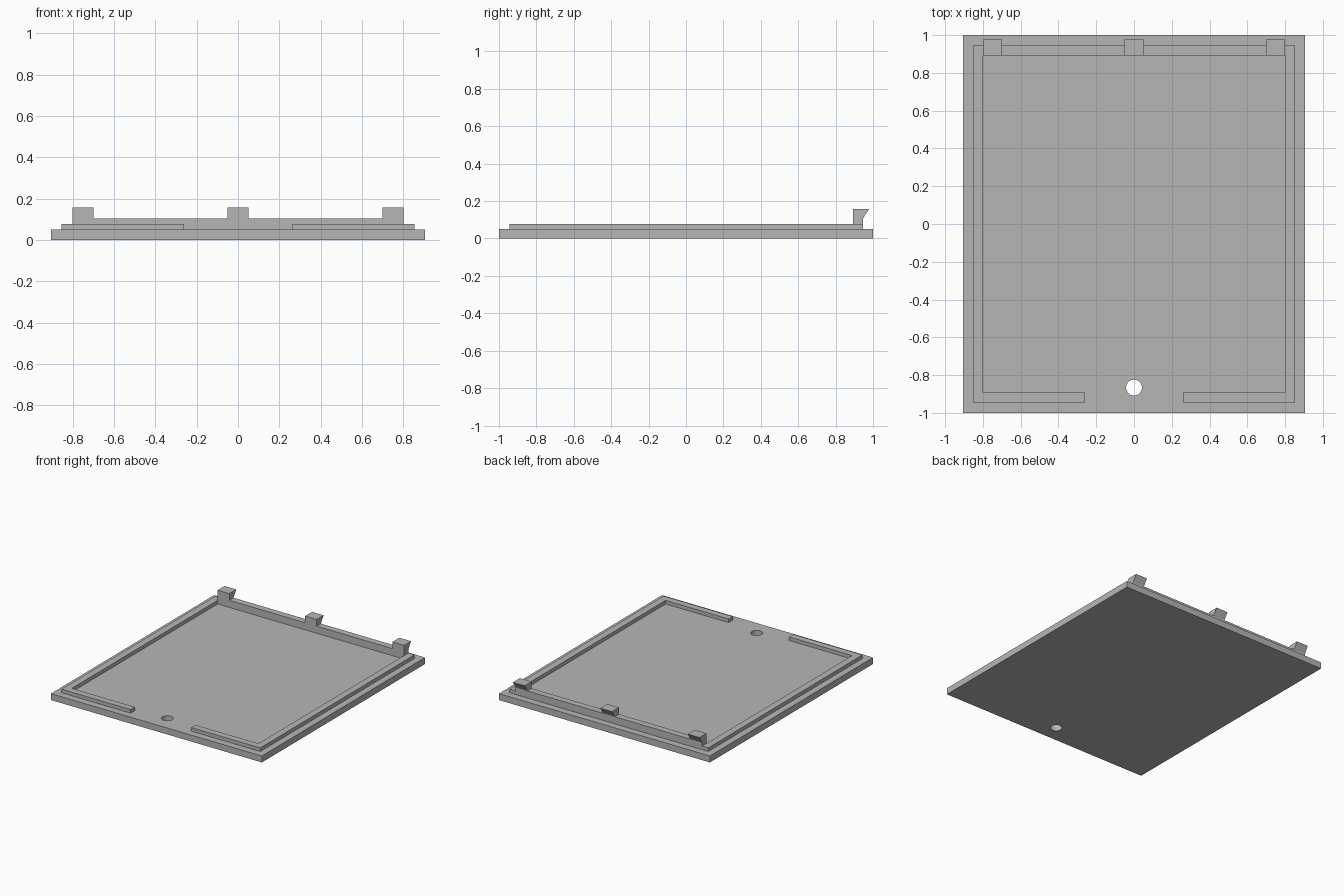
import bpy
import bmesh
import math

if "Cube" in bpy.data.objects:
    bpy.data.objects.remove(bpy.data.objects["Cube"], do_unlink=True)

grey = bpy.data.materials.new("light_grey_plastic")
grey.use_nodes = True
colour = (0.47, 0.47, 0.47, 1)
grey.diffuse_color = colour
grey.node_tree.nodes["Principled BSDF"].inputs["Base Color"].default_value = colour

PLATE_X, PLATE_Y, PLATE_TOP = 0.905, 1.0, 0.05
OUT_X, OUT_Y = 0.853, 0.945
IN_X, IN_Y = 0.80, 0.893
LIP_TOP, WALL_TOP, CLIP_TOP = 0.078, 0.105, 0.157


def prism(name, outline, offset):
    """Extrude a closed 3D outline along an offset vector."""
    bm = bmesh.new()
    face = bm.faces.new([bm.verts.new(p) for p in outline])
    moved = bmesh.ops.extrude_face_region(bm, geom=[face])["geom"]
    verts = [g for g in moved if isinstance(g, bmesh.types.BMVert)]
    bmesh.ops.translate(bm, verts=verts, vec=offset)
    bmesh.ops.recalc_face_normals(bm, faces=bm.faces)
    mesh = bpy.data.meshes.new(name)
    bm.to_mesh(mesh)
    bm.free()
    mesh.materials.append(grey)
    obj = bpy.data.objects.new(name, mesh)
    bpy.context.collection.objects.link(obj)
    return obj


def rect(x0, x1, y0, y1, z):
    return [(x0, y0, z), (x1, y0, z), (x1, y1, z), (x0, y1, z)]


# Base plate with a round finger hole near the front
plate = prism("base_plate", rect(-PLATE_X, PLATE_X, -PLATE_Y, PLATE_Y, 0),
              (0, 0, PLATE_TOP))
circle = [(0.042 * math.cos(math.tau * i / 48),
           -0.866 + 0.042 * math.sin(math.tau * i / 48), -0.1) for i in range(48)]
cutter = prism("hole_cutter", circle, (0, 0, 0.3))
cutter.hide_render = True
cutter.hide_viewport = True
cut = plate.modifiers.new("finger_hole", "BOOLEAN")
cut.operation = "DIFFERENCE"
cut.solver = "EXACT"
cut.object = cutter

# Low lip around the edge, open in the middle of the front
GAP = 0.26
half = [(GAP, -IN_Y), (GAP, -OUT_Y), (OUT_X, -OUT_Y), (OUT_X, OUT_Y)]
inner = [(IN_X, IN_Y), (IN_X, -IN_Y)]
mirrored = [(-x, y) for x, y in reversed(half)]
path = half + mirrored + [(-x, y) for x, y in reversed(inner)] + inner
prism("edge_lip", [(x, y, PLATE_TOP) for x, y in path],
      (0, 0, LIP_TOP - PLATE_TOP))

# Taller wall on the back part of the lip
prism("back_wall", rect(-IN_X, IN_X, IN_Y, OUT_Y, LIP_TOP),
      (0, 0, WALL_TOP - LIP_TOP))

# Three hooked clips standing on the back wall
hook = [(IN_Y, WALL_TOP), (OUT_Y, WALL_TOP), (0.978, CLIP_TOP), (IN_Y, CLIP_TOP)]
for name, x in (("right_clip", -IN_X), ("middle_clip", -0.05),
                ("left_clip", IN_X - 0.1)):
    prism(name, [(x, y, z) for y, z in hook], (0.1, 0, 0))
